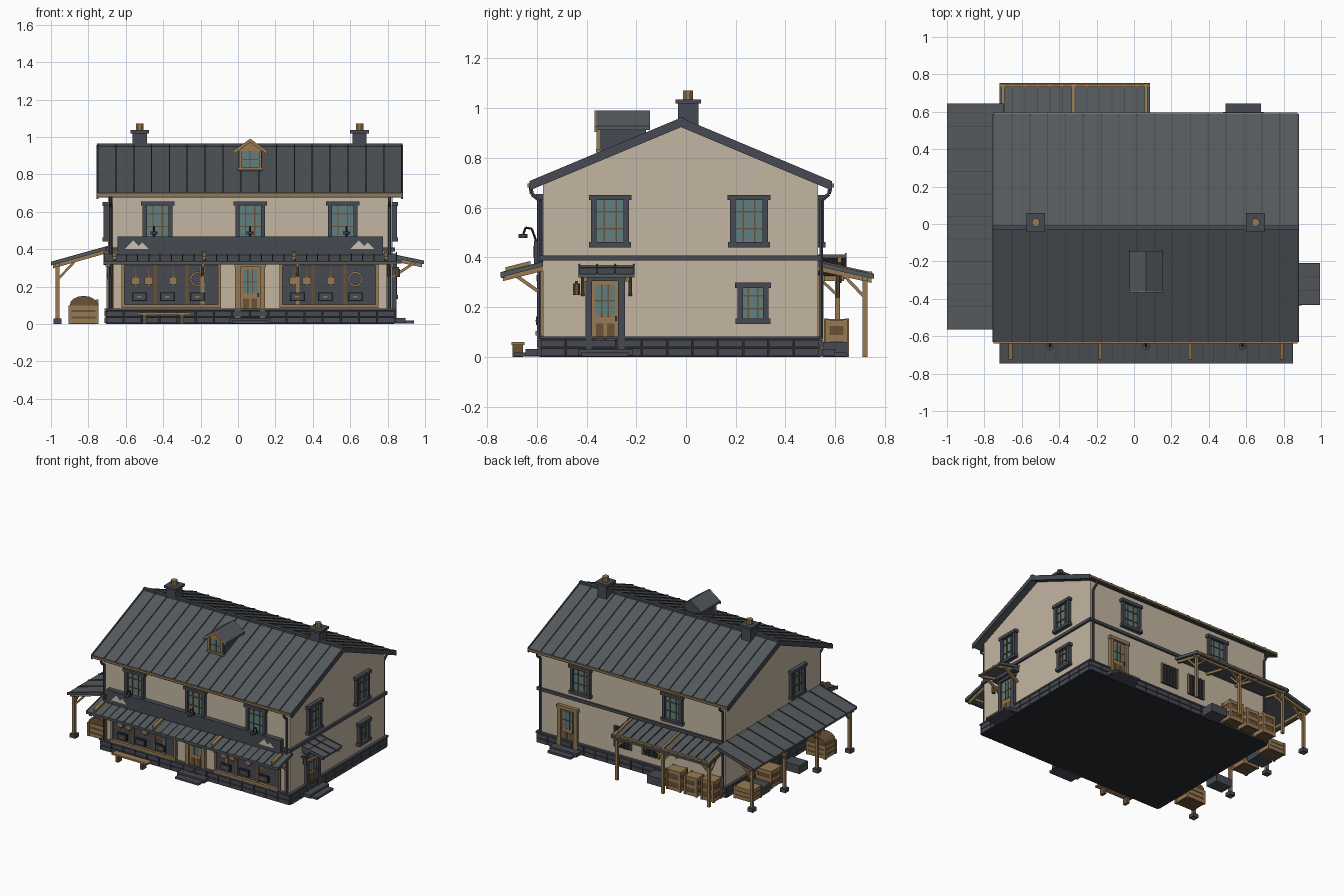
import bpy, bmesh, math
from mathutils import Matrix, Vector

if "Cube" in bpy.data.objects:
    bpy.data.objects.remove(bpy.data.objects["Cube"])


def colour(name, r, g, b):
    m = bpy.data.materials.new(name)
    m.diffuse_color = (r, g, b, 1)
    m.use_nodes = True
    m.node_tree.nodes["Principled BSDF"].inputs["Base Color"].default_value = m.diffuse_color
    return m


WALL, ROOF, TRIM, DARK, WOOD, BROWN, GLASS, PALE = range(8)
MATS = [colour("wall plaster", .55, .47, .36), colour("roof metal", .088, .1, .108),
        colour("slate trim", .062, .068, .085), colour("mortar dark", .022, .024, .027),
        colour("wood", .31, .195, .085), colour("dark wood", .14, .085, .04),
        colour("glass", .12, .21, .21), colour("pale paint", .6, .54, .44)]


class Part:
    """Collects simple solids into one named object, in a movable local frame."""
    def __init__(self, name, at=(0, 0, 0), turn=0):
        self.name, self.bm = name, bmesh.new()
        self.M = Matrix.Translation(at) @ Matrix.Rotation(math.radians(turn), 4, 'Z')

    def paint(self, verts, mat):
        for f in {f for v in verts for f in v.link_faces}:
            f.material_index = mat

    def box(self, mat, x0, x1, y0, y1, z0, z1):
        m = Matrix.Translation(((x0 + x1) / 2, (y0 + y1) / 2, (z0 + z1) / 2))
        m = self.M @ m @ Matrix.Diagonal((x1 - x0, y1 - y0, z1 - z0, 1))
        self.paint(bmesh.ops.create_cube(self.bm, size=1, matrix=m)['verts'], mat)

    def prism(self, mat, pts, x0, x1):
        a, b = ([self.bm.verts.new(self.M @ Vector((x, *p))) for p in pts] for x in (x0, x1))
        n = len(pts)
        fs = [self.bm.faces.new(a), self.bm.faces.new(b[::-1])]
        fs += [self.bm.faces.new((a[i], b[i], b[(i + 1) % n], a[(i + 1) % n])) for i in range(n)]
        for f in fs:
            f.material_index = mat

    def bar(self, mat, p, q, r, sides=4):
        p, q = Vector(p), Vector(q)
        m = self.M @ Matrix.Translation((p + q) / 2) @ (q - p).to_track_quat('Z', 'Y').to_matrix().to_4x4()
        m = m @ Matrix.Rotation(math.pi / sides, 4, 'Z')
        self.paint(bmesh.ops.create_cone(self.bm, cap_ends=True, segments=sides, radius1=r, radius2=r,
                                         depth=(q - p).length, matrix=m)['verts'], mat)

    def done(self):
        bmesh.ops.recalc_face_normals(self.bm, faces=self.bm.faces)
        me = bpy.data.meshes.new(self.name)
        for m in MATS:
            me.materials.append(m)
        self.bm.to_mesh(me)
        ob = bpy.data.objects.new(self.name, me)
        bpy.context.collection.objects.link(ob)


def slope(p, mat, y0, z0, y1, z1, t, xa, xb):
    p.prism(mat, [(y0, z0), (y1, z1), (y1, z1 - t), (y0, z0 - t)], xa, xb)


X0, X1, Y0, Y1, CX = -.695, .825, -.575, .53, .065

# Walls with gable ends and belt course
p = Part("house_walls")
p.prism(WALL, [(Y0, .03), (Y1, .03), (Y1, .705), (-.02, .937), (Y0, .705)], X0, X1)
p.done()
p = Part("belt_course")
p.box(TRIM, X0 - .015, X1 + .015, Y0 - .015, Y1 + .015, .387, .408)
p.done()

# Foundation with two courses of blocks on each side
p = Part("foundation")
p.box(DARK, X0 - .01, X1 + .01, Y0 - .015, Y1 + .01, 0, .078)
p.box(TRIM, X0 - .02, X1 + .02, Y0 - .025, Y1 + .02, .072, .083)
home = p.M
for turn, at, length in ((0, (CX, Y0 - .015, 0), 1.55), (180, (CX, Y1 + .01, 0), 1.55),
                         (90, (X1 + .01, -.025, 0), 1.12), (-90, (X0 - .01, -.025, 0), 1.12)):
    p.M = Matrix.Translation(at) @ Matrix.Rotation(math.radians(turn), 4, 'Z')
    n = round(length / .1)
    for row in range(2):
        for i in range(n):
            a = -length / 2 + i * length / n
            p.box(TRIM, a + .003, a + length / n - .003, -.009, .01, .004 + row * .035, .034 + row * .035)
p.done()

# Main roof, standing seams, ridge and eave gutters
p = Part("main_roof")
for ye in (-.63, .587):
    slope(p, ROOF, ye, .70, -.02, .955, .024, -.755, .88)
    for i in range(18):
        x = -.752 + i * 1.623 / 17
        slope(p, TRIM, ye, .707, -.02, .962, .012, x, x + .007)
    s = 1 if ye > 0 else -1
    p.box(WOOD, -.75, .875, ye - .008, ye + .008, .682, .697)
    for x in (-.757, .872):
        slope(p, TRIM, ye, .703, -.02, .958, .034, x, x + .01)
p.box(TRIM, -.755, .88, -.032, -.008, .945, .965)
p.done()

# Chimneys
for x in (-.525, .65):
    p = Part("chimney")
    p.box(TRIM, x - .038, x + .038, -.033, .05, .88, 1.02)
    p.box(TRIM, x - .05, x + .05, -.043, .06, 1.018, 1.036)
    p.bar(WOOD, (x, .008, 1.03), (x, .008, 1.072), .022, 8)
    p.done()

# Dormer on the front slope
p = Part("dormer", (CX, 0, 0), 90)
p.prism(TRIM, [(-.062, .79), (.062, .79), (.062, .935), (0, .975), (-.062, .935)], -.345, -.16)
for s in (-1, 1):
    slope(p, ROOF, s * .09, .928, 0, .99, .016, -.36, -.145)
    slope(p, WOOD, s * .092, .925, 0, .991, .02, -.367, -.359)
p.prism(WOOD, [(-.062, .925), (.062, .925), (0, .972)], -.352, -.344)
p.box(GLASS, -.35, -.344, -.05, .05, .835, .925)
for a in (-.06, .046):
    p.box(WOOD, -.36, -.344, a, a + .014, .825, .93)
p.box(WOOD, -.362, -.344, -.068, .068, .822, .836)
p.box(BROWN, -.353, -.344, -.003, .003, .835, .925)
p.box(BROWN, -.353, -.344, -.05, .05, .877, .883)
p.done()


def window(name, at, turn, w, h):
    p = Part(name, at, turn)
    a = w / 2
    p.box(GLASS, -a, a, -.006, .005, 0, h)
    for s in (-1, 1):
        p.box(TRIM, s * (a - .009) - .011, s * (a - .009) + .011, -.024, .005, 0, h)
        p.box(BROWN, s * a * .32 - .003, s * a * .32 + .003, -.012, .005, 0, h)
    for k in (.36, .68):
        p.box(BROWN, -a, a, -.012, .005, h * k - .003, h * k + .003)
    p.box(TRIM, -a - .012, a + .012, -.03, .005, h - .022, h)
    p.box(TRIM, -a - .01, a + .01, -.03, .005, 0, .022)
    p.done()


def door(name, at, turn, frame):
    p = Part(name, at, turn)
    p.box(WOOD, -.052, .052, -.008, .005, 0, .265)
    for s in (-1, 1):
        p.box(frame, s * .066 - .014, s * .066 + .014, -.022, .005, -.02, .28)
        p.box(BROWN, s * .022 - .015, s * .022 + .015, -.012, .005, .025, .095)
    p.box(frame, -.085, .085, -.026, .005, .265, .29)
    p.box(GLASS, -.038, .038, -.012, .005, .125, .25)
    for x in (-.013, .013):
        p.box(BROWN, x - .003, x + .003, -.015, .005, .12, .25)
    p.box(BROWN, -.038, .038, -.015, .005, .182, .188)
    p.box(TRIM, .04, .048, -.018, .005, .105, .125)
    # stone steps
    p.box(TRIM, -.11, .11, -.07, .005, -.035, -.008)
    p.box(TRIM, -.095, .095, -.115, .005, -.038, -.022)
    p.done()


for x in (-.43, CX, .56):
    window("front_window", (x, Y0, .445), 0, .155, .21)
for y in (-.305, .253):
    window("right_upper_window", (X1, y, .44), 90, .148, .212)
window("right_lower_window", (X1, .27, .133), 90, .12, .167)
window("left_window", (X0, -.29, .44), -90, .155, .212)
for x in (.48, -.27):
    window("back_window", (x, Y1, .44), 180, .155, .212)
door("front_door", (CX, Y0, .04), 0, WOOD)
door("side_door", (X1, -.325, .04), 90, TRIM)
door("back_door", (.585, Y1, .04), 180, WOOD)

# Barred openings on the back wall
for x in (.14, -.09):
    p = Part("barred_window", (x, Y1, .14), 180)
    p.box(DARK, -.07, .07, -.008, .005, 0, .15)
    for i in range(6):
        p.box(WOOD if i % 5 == 0 else TRIM, -.07 + i * .026, -.06 + i * .026, -.016, .005, 0, .15)
    p.done()

# Shop fronts with goods on display
for x in (-.357, .487):
    p = Part("shop_front", (x, Y0, 0))
    p.box(TRIM, -.265, .265, -.01, .005, .09, .33)
    for a in (-.257, -.085, .085, .257):
        end = abs(a) > .2
        p.box(WOOD if end else BROWN, a - .008, a + .008, -.024 if end else -.016, .005, .09, .33)
    p.box(WOOD, -.265, .265, -.03, .005, .086, .104)
    p.box(BROWN, -.265, .265, -.02, .005, .31, .325)
    for a in (-.17, -.02, .14):
        p.box(DARK, a - .04, a + .04, -.024, .005, .122, .168)
        p.box(TRIM, a - .032, a + .032, -.028, .005, .128, .162)
        p.box(WOOD, a - .012, a + .012, -.031, .005, .142, .149)
    for a in (-.19, -.12, .01):
        p.box(BROWN, a - .004, a + .004, -.018, .005, .2, .3)
        p.box(WOOD, a - .022, a + .022, -.022, .005, .21, .25)
    for k in range(10):
        c = [(.14 + .036 * math.cos(t), -.018, .24 + .036 * math.sin(t))
             for t in (k * math.tau / 10, (k + 1) * math.tau / 10)]
        p.bar(WOOD, c[0], c[1], .008)
    p.done()

# Sign board with painted peaks and lamps
p = Part("sign_board")
p.box(TRIM, -.645, .775, -.612, -.57, .37, .468)
for x in (-.54, .665):
    for dx, w, h in ((-.02, .045, .047), (.028, .036, .036)):
        M = p.M
        p.M = Matrix.Translation((x + dx, -.613, 0)) @ Matrix.Rotation(math.pi / 2, 4, 'Z')
        p.prism(PALE, [(-w, .4), (w, .4), (0, .4 + h)], -.003, .003)
        p.M = M
for x in (-.45, CX, .58):
    path = [(x, -.6, .46), (x, -.62, .515), (x, -.645, .52), (x, -.655, .49)]
    for a, b in zip(path, path[1:]):
        p.bar(DARK, a, b, .005, 6)
    p.bar(TRIM, (x, -.655, .495), (x, -.655, .478), .02, 8)
p.done()


def canopy(name, at, turn, w, depth, zi, zo, ribs, posts=(), base=False, cover=ROOF, rafters=4):
    """Lean-to roof: rises toward the wall, with seams, rafters and optional posts."""
    p = Part(name, at, turn)
    a = w / 2
    slope(p, cover, 0, zi, -depth, zo, .014, -a, a)
    for i in range(ribs + 1):
        x = -a + i * (w - .006) / ribs
        slope(p, TRIM, 0, zi + .006, -depth, zo + .006, .01, x, x + .006)
    for i in range(rafters):
        x = -a + .02 + i * (w - .055) / max(1, rafters - 1)
        slope(p, WOOD, 0, zi - .012, -depth + .01, zo - .01, .02, x, x + .016)
    yb = -depth + .035
    if posts:
        p.box(WOOD, -a + .01, a - .01, yb - .01, yb + .01, zo - .022, zo + .002)
    for x in posts:
        p.box(WOOD, x - .01, x + .01, yb - .01, yb + .01, 0, zo)
        p.bar(WOOD, (x, yb, zo - .09), (x, yb + .09, zo + .005), .009)
        for s in (-1, 1):
            if abs(x + s * .08) < a:
                p.bar(WOOD, (x, yb, zo - .08), (x + s * .075, yb, zo - .01), .008)
        if base:
            p.box(TRIM, x - .022, x + .022, yb - .022, yb + .022, 0, .028)
    return p


p = canopy("front_awning", (CX, Y0, 0), 0, 1.57, .17, .378, .335, 26)
p.box(TRIM, -.785, .785, -.168, -.155, .318, .337)
for x in (-.725, -.245, .235, .725):
    slope(p, WOOD, -.05, .386, -.15, .361, .02, x - .01, x + .01)
for x in (-.74, -.255, .255, .74):
    p.bar(WOOD, (x, 0, .25), (x, -.12, .335), .01)
    p.box(WOOD, x - .01, x + .01, -.016, .004, .085, .35)
p.done()
canopy("left_lean_to", (X0, .04, 0), -90, 1.21, .305, .412, .327, 10, (-.57, -.19, .19, .57), True).done()
p = canopy("back_lean_to", (-.317, Y1, 0), 180, .805, .225, .378, .328, 12, (-.375, 0, .375))
for x in (-.39, 0, .375):
    slope(p, WOOD, 0, .388, -.22, .34, .014, x, x + .016)
p.box(WOOD, -.4, .4, -.218, -.202, .325, .343)
p.done()
p = canopy("side_door_hood", (X1, -.32, 0), 90, .225, .17, .368, .333, 3, rafters=2)
p.box(TRIM, -.11, .11, -.05, .005, .322, .36)
for x in (-.095, .095):
    p.bar(WOOD, (x, 0, .25), (x, -.13, .335), .01)
p.bar(BROWN, (-.12, -.03, .25), (-.12, -.03, .295), .014, 6)
p.bar(TRIM, (-.12, 0, .3), (-.12, -.035, .3), .008)
p.done()

# Rainwater pipes at the corners
p = Part("downpipes")
for x in (X0 + .015, X1 - .015):
    for y, s in ((Y0, -1), (Y1, 1)):
        path = [(x, y + s * .05, .685), (x, y + s * .045, .655), (x, y + s * .014, .63), (x, y + s * .014, .08)]
        for a, b in zip(path, path[1:]):
            p.bar(TRIM, a, b, .009, 6)
p.done()

# Bench in front of the shop
p = Part("bench")
p.box(WOOD, -.54, -.25, -.702, -.65, .048, .06)
for x in (-.5, -.3):
    p.box(BROWN, x - .01, x + .01, -.697, -.655, 0, .05)
p.done()


def crate(x, y, w, d, h):
    p = Part("crate", (x, y, 0))
    p.box(BROWN, -w / 2 + .006, w / 2 - .006, -d / 2 + .006, d / 2 - .006, 0, h - .006)
    for sx in (-1, 1):
        for sy in (-1, 1):
            cx, cy = sx * (w / 2 - .008), sy * (d / 2 - .008)
            p.box(WOOD, cx - .008, cx + .008, cy - .008, cy + .008, 0, h)
    for k in range(3):
        z = .004 + k * (h - .03) / 2
        p.box(WOOD, -w / 2 + .003, w / 2 - .003, -d / 2 + .003, d / 2 - .003, z, z + .024)
    p.done()


# Stored crates and rounded sacks
for x, y, w, d, h in ((-.825, -.4, .16, .13, .1), (-.81, .19, .13, .13, .13), (-.82, .45, .15, .12, .09),
                      (-.35, .605, .12, .09, .15), (-.49, .605, .11, .09, .14), (-.63, .605, .11, .1, .155)):
    crate(x, y, w, d, h)
for x, y in ((-.825, -.1), (-.82, .33), (-.2, .6)):
    p = Part("coal_bin", (x, y, 0))
    p.box(TRIM, -.065, .065, -.05, .05, 0, .06)
    p.done()
p = Part("chest_lid", (-.825, -.4, .1), 90)
p.prism(BROWN, [(.075 * math.cos(i * math.pi / 8), .05 * math.sin(i * math.pi / 8)) for i in range(9)], -.06, .06)
p.done()
